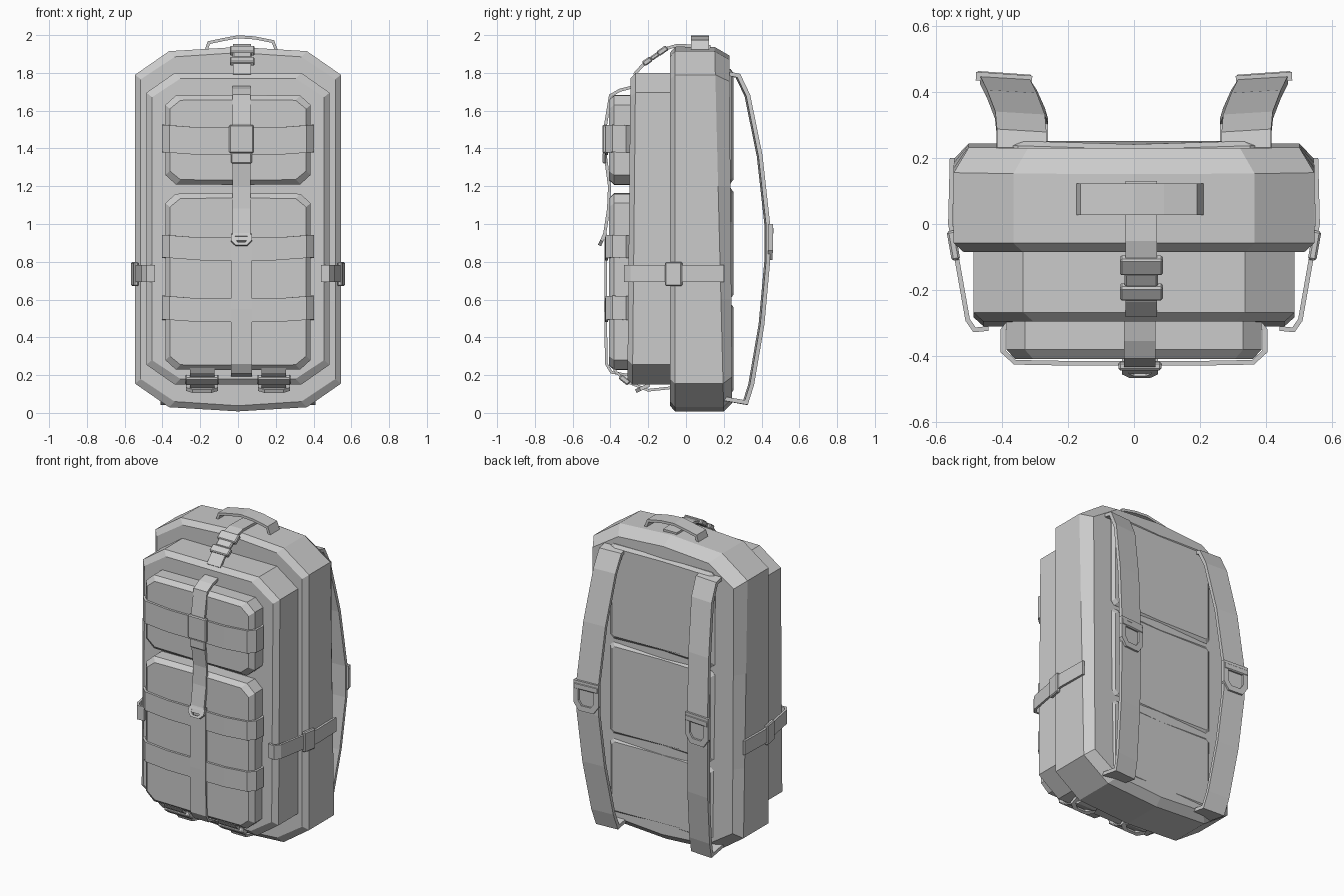
import bpy, bmesh
from math import radians
from mathutils import Vector, Matrix, Euler

if "Cube" in bpy.data.objects:
    bpy.data.objects.remove(bpy.data.objects["Cube"])


def finish(name, bm):
    bmesh.ops.recalc_face_normals(bm, faces=bm.faces)
    me = bpy.data.meshes.new(name)
    bm.to_mesh(me)
    bm.free()
    ob = bpy.data.objects.new(name, me)
    bpy.context.collection.objects.link(ob)
    return ob


def loft(name, loops, closed=False):
    """Skin a list of equal-length loops; cap the ends unless closed."""
    bm = bmesh.new()
    rows = [[bm.verts.new(p) for p in lp] for lp in loops]
    n = len(rows[0])
    pairs = list(zip(rows, rows[1:] + rows[:1])) if closed else list(zip(rows, rows[1:]))
    for a, b in pairs:
        for i in range(n):
            j = (i + 1) % n
            bm.faces.new((a[i], a[j], b[j], b[i]))
    if not closed:
        bm.faces.new(rows[0])
        bm.faces.new(rows[-1])
    return finish(name, bm)


def outline(hw, z0, z1, cx, cz, peak=0.0, side_z=()):
    """Chamfered rectangle in x/z, with raised middle points and side rows."""
    right = [(hw - cx, z0), (hw, z0 + cz)] + [(hw, z) for z in side_z] + \
            [(hw, z1 - cz), (hw - cx, z1)]
    left = [(-x, z) for x, z in reversed(right)]
    return [(0, z0 - peak)] + right + [(0, z1 + peak)] + left


def padded(name, hw, z0, z1, cx, cz, layers, peak=0.0, side_z=()):
    """Bag shape: layers are (inset, y or function of x and z)."""
    loops = []
    for inset, y in layers:
        pts = outline(hw - inset, z0 + inset, z1 - inset, cx, cz - inset * 0.2, peak, side_z)
        loops.append([(x, y(x, z) if callable(y) else y, z) for x, z in pts])
    return loft(name, loops)


def ribbon(name, path, across, width, thick):
    """Flat webbing swept along a path with mitred bends."""
    pts, w = [Vector(p) for p in path], Vector(across).normalized()
    segs = [(b - a) for a, b in zip(pts, pts[1:])]
    norms = [s.cross(w).normalized() for s in segs]
    loops = []
    for i, p in enumerate(pts):
        a, b = norms[max(i - 1, 0)], norms[min(i, len(norms) - 1)]
        n = (a + b).normalized()
        n = n * (thick / 2 / max(n.dot(a), 0.5))
        h = w * width / 2
        loops.append([p + h + n, p - h + n, p - h - n, p + h - n])
    return loft(name, loops)


def block(name, loc, size, rot=(0, 0, 0), bevel=0.006):
    bm = bmesh.new()
    bmesh.ops.create_cube(bm, size=1, matrix=Matrix.Diagonal((*size, 1)))
    bmesh.ops.bevel(bm, geom=bm.edges[:], offset=bevel, segments=1, affect='EDGES')
    bm.transform(Matrix.Translation(loc) @ Euler([radians(a) for a in rot]).to_matrix().to_4x4())
    return finish(name, bm)


def frame(name, poly, hole, thick, loc, rot=(0, 0, 0)):
    """Flat ring in x/z cut by a scaled copy of its own outline."""
    t = thick / 2
    loops = [[(x * k, y, z * k) for x, z in poly]
             for k, y in ((1, -t), (1, t), (hole, t), (hole, -t))]
    ob = loft(name, loops, closed=True)
    ob.data.transform(Matrix.Translation(loc) @ Euler([radians(a) for a in rot]).to_matrix().to_4x4())
    return ob


# Main compartment, with a wide slanted chamfer round the back
padded("main_compartment", 0.545, 0.03, 1.915, 0.18, 0.125,
       [(0.03, -0.085), (0, -0.058), (0, lambda x, z: 0.2 - 0.025 * z),
        (0.045, lambda x, z: 0.245 - 0.008 * z)],
       peak=0.022, side_z=(0.6, 1.2))

# Front compartment and its two pockets
padded("front_compartment", 0.485, 0.15, 1.8, 0.15, 0.105,
       [(0.03, lambda x, z: -0.312 + 0.01 * z), (0, lambda x, z: -0.285 + 0.01 * z), (0, -0.07)])
for name, z0, z1 in (("upper_pocket", 1.21, 1.68), ("lower_pocket", 0.23, 1.16)):
    padded(name, 0.385, z0, z1, 0.055, 0.05,
           [(0.025, -0.408), (0, -0.38), (0, -0.29)], peak=0.003)

# Webbing bands wrapped round the pockets
for name, z, w in (("upper_pocket_band", 1.45, 0.145),
                   ("lower_pocket_band_top", 0.88, 0.12),
                   ("lower_pocket_band_bottom", 0.555, 0.125)):
    half = [(0.38, -0.3, z), (0.396, -0.32, z), (0.396, -0.385, z + 0.003),
            (0.36, -0.418, z), (0.2, -0.421, z - 0.012)]
    ribbon(name, half + [(-x, y, q) for x, y, q in reversed(half)], (0, 0, 1), w, 0.014)

# Centre strap down the front, with slider and pull ring
cx = 0.018
ribbon("centre_strap_upper", [(cx, y, z) for y, z in (
    (-0.285, 1.725), (-0.35, 1.708), (-0.4, 1.68), (-0.425, 1.53), (-0.428, 1.37),
    (-0.405, 1.2), (-0.41, 1.08), (-0.43, 0.95), (-0.445, 0.91))], (1, 0, 0), 0.095, 0.016)
ribbon("centre_strap_lower", [(cx, y, z) for y, z in (
    (-0.424, 0.95), (-0.426, 0.55), (-0.422, 0.26), (-0.395, 0.215), (-0.31, 0.2))],
    (1, 0, 0), 0.11, 0.014)
block("centre_slider", (cx, -0.43, 1.45), (0.13, 0.026, 0.15))
block("centre_slider_tail", (cx, -0.432, 1.35), (0.11, 0.018, 0.06))
frame("pull_ring", [(-0.055, 0.025), (0.055, 0.025), (0.055, -0.008), (0.03, -0.035),
                    (-0.03, -0.035), (-0.055, -0.008)], 0.6, 0.018, (cx, -0.443, 0.918), (-25, 0, 0))

# Top strap joining both compartments, with buckle
ribbon("top_strap", [(0.022, y, z) for y, z in (
    (0.13, 1.94), (-0.05, 1.945), (-0.1, 1.93), (-0.23, 1.84), (-0.275, 1.79))],
    (1, 0, 0), 0.095, 0.016)
block("top_buckle_upper", (0.022, -0.125, 1.917), (0.13, 0.06, 0.03), (35, 0, 0))
block("top_buckle_middle", (0.022, -0.165, 1.888), (0.1, 0.05, 0.024), (35, 0, 0))
block("top_buckle_lower", (0.022, -0.205, 1.861), (0.13, 0.05, 0.03), (35, 0, 0))

# Carry handle
ribbon("carry_handle", [(x, 0.075, z) for x, z in (
    (-0.168, 1.92), (-0.155, 1.96), (-0.08, 1.976), (0.0, 1.991), (0.09, 1.985),
    (0.185, 1.966), (0.203, 1.92))], (0, 1, 0), 0.095, 0.016)

# Padded back panels, slightly hollow in the middle
for i, (z0, z1) in enumerate(((0.1, 0.58), (0.605, 1.19), (1.215, 1.82))):
    padded(f"back_panel_{i + 1}", 0.37, z0, z1, 0.02, 0.02,
           [(0, 0.2), (0, lambda x, z: 0.226 + 0.03 * abs(x)),
            (0.02, lambda x, z: 0.241 + 0.03 * abs(x))])

for s, side in ((-1, "left"), (1, "right")):
    # Side compression straps
    ribbon(f"side_strap_{side}", [(s * x, y, 0.737) for x, y in (
        (0.55, 0.2), (0.555, 0.0), (0.533, -0.12), (0.503, -0.29),
        (0.482, -0.32), (0.44, -0.316))], (0, 0, 1), 0.09, 0.014)
    block(f"side_buckle_{side}", (s * 0.546, -0.065, 0.735), (0.026, 0.09, 0.128), (0, 0, -s * 10))

    # Bottom straps under the front compartment
    bx = s * 0.19
    ribbon(f"bottom_strap_{side}", [(bx, y, z) for y, z in (
        (-0.385, 0.24), (-0.37, 0.215), (-0.3, 0.16), (-0.2, 0.12), (-0.06, 0.135))],
        (1, 0, 0), 0.13, 0.014)
    block(f"bottom_buckle_{side}", (bx, -0.325, 0.175), (0.175, 0.06, 0.03), (-38, 0, 0))
    frame(f"bottom_ring_{side}", [(-0.085, 0.04), (0.085, 0.04), (0.085, -0.015), (0.05, -0.04),
                                  (-0.05, -0.04), (-0.085, -0.015)], 0.6, 0.02,
          (bx, -0.23, 0.132), (-65, 0, 0))

    # Shoulder straps bowing outward from the back
    ribbon(f"shoulder_strap_{side}", [(s * x, y, z) for x, y, z in (
        (0.34, 0.2, 1.8), (0.34, 0.275, 1.785), (0.345, 0.325, 1.68), (0.37, 0.39, 1.36),
        (0.39, 0.43, 1.0), (0.39, 0.43, 0.8), (0.37, 0.4, 0.47), (0.345, 0.345, 0.15),
        (0.335, 0.315, 0.055), (0.335, 0.2, 0.075))], (1, s * 0.06, 0), 0.15, 0.022)
    frame(f"shoulder_buckle_{side}", [(-0.085, 0.1), (0.085, 0.1), (0.085, -0.04), (0.05, -0.09),
                                      (-0.05, -0.09), (-0.085, -0.04)], 0.62, 0.026,
          (s * 0.393, 0.441, 0.9), (0, 0, s * 4))
    block(f"shoulder_buckle_bar_{side}", (s * 0.393, 0.444, 0.965), (0.17, 0.026, 0.04), (0, 0, s * 4))
